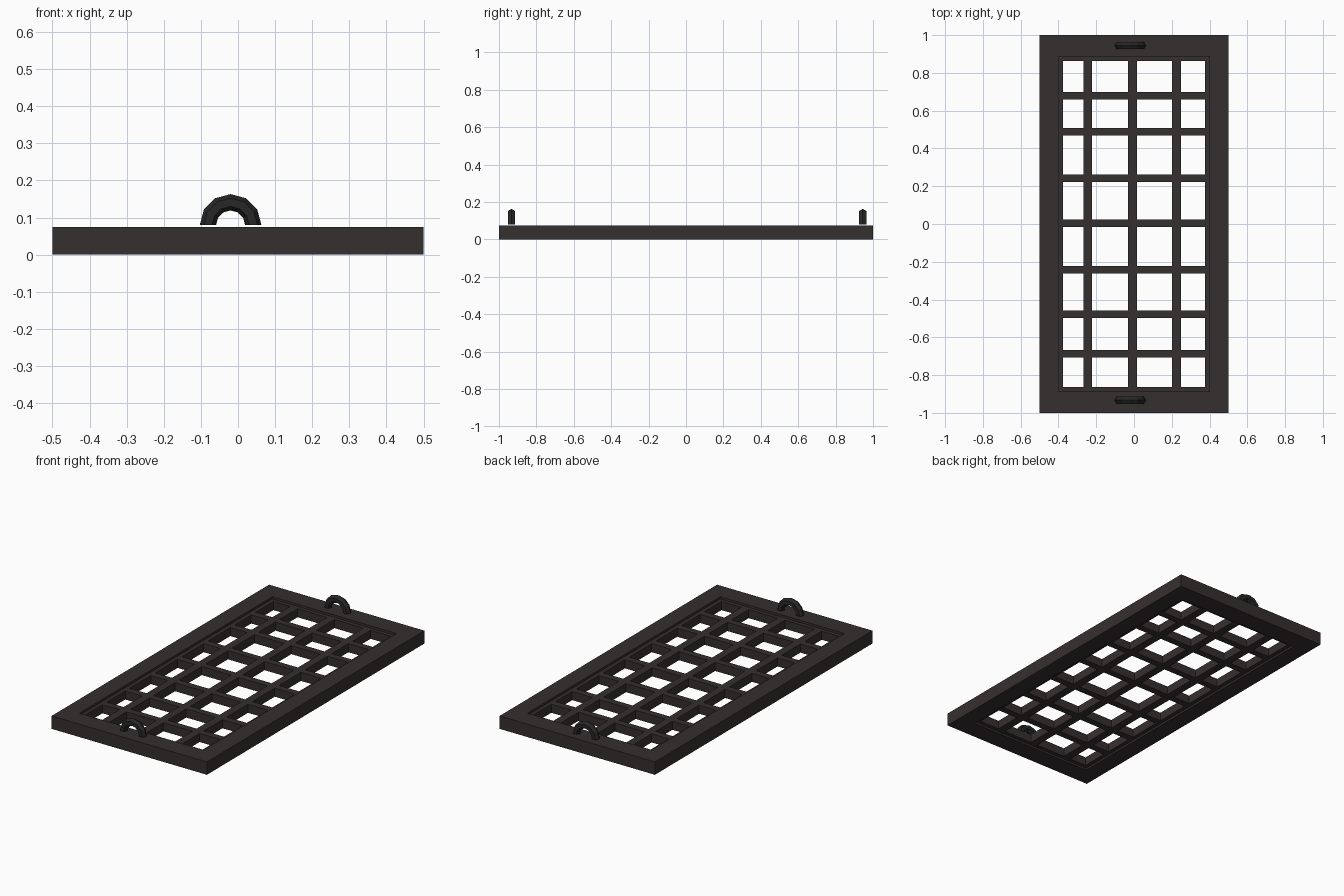
import bpy, bmesh, math

if "Cube" in bpy.data.objects:
    bpy.data.objects.remove(bpy.data.objects["Cube"])


def material(name, rgb):
    m = bpy.data.materials.new(name)
    m.diffuse_color = (*rgb, 1)
    m.use_nodes = True
    m.node_tree.nodes["Principled BSDF"].inputs["Base Color"].default_value = m.diffuse_color
    return m


def finish(name, bm, mat):
    bmesh.ops.recalc_face_normals(bm, faces=bm.faces)
    me = bpy.data.meshes.new(name)
    bm.to_mesh(me)
    bm.free()
    me.materials.append(mat)
    ob = bpy.data.objects.new(name, me)
    bpy.context.collection.objects.link(ob)
    return ob


def lattice(name, xs, ys, z0, z1, mat):
    """Solid lattice; coordinates alternate bar start / bar end."""
    bm = bmesh.new()
    v = [[bm.verts.new((x, y, z0)) for y in ys] for x in xs]
    for i in range(len(xs) - 1):
        for j in range(len(ys) - 1):
            if i % 2 == 0 or j % 2 == 0:
                bm.faces.new((v[i][j], v[i + 1][j], v[i + 1][j + 1], v[i][j + 1]))
    ext = bmesh.ops.extrude_face_region(bm, geom=bm.faces[:], use_keep_orig=True)
    top = [g for g in ext["geom"] if isinstance(g, bmesh.types.BMVert)]
    bmesh.ops.translate(bm, verts=top, vec=(0, 0, z1 - z0))
    # drop verts in no face
    bmesh.ops.delete(bm, geom=[w for w in bm.verts if not w.link_faces], context='VERTS')
    return finish(name, bm, mat)


def spans(lo, hi, rim, centres, width):
    out = [lo, lo + rim]
    for c in centres:
        out += [c - width / 2, c + width / 2]
    return out + [hi - rim, hi]


def handle(name, x, y, z, mat, major=0.061, minor=0.022, segs=6, sides=6):
    bm = bmesh.new()
    rings = []
    for i in range(segs + 1):
        a = math.pi * i / segs
        ring = []
        for k in range(sides):
            t = 2 * math.pi * k / sides
            r = major + minor * math.cos(t)
            ring.append(bm.verts.new((x + r * math.cos(a), y + minor * math.sin(t),
                                      z + r * math.sin(a))))
        rings.append(ring)
    for p, q in zip(rings, rings[1:]):
        for k in range(sides):
            n = (k + 1) % sides
            bm.faces.new((p[k], p[n], q[n], q[k]))
    bm.faces.new(rings[0])
    bm.faces.new(rings[-1])
    return finish(name, bm, mat)


iron = material("dark_iron", (0.037, 0.029, 0.029))
black = material("black_iron", (0.02, 0.02, 0.02))

# Outer frame
lattice("outer_frame", [-0.5, -0.4, 0.4, 0.5], [-1, -0.887, 0.887, 1], 0, 0.075, iron)

# Recessed grate with rim and unevenly spaced bars
lattice("grate",
        spans(-0.4, 0.4, 0.023, [-0.245, -0.008, 0.225], 0.047),
        spans(-0.887, 0.887, 0.023, [-0.688, -0.478, -0.243, 0.003, 0.243, 0.488, 0.68], 0.04),
        0.012, 0.062, iron)

# Half-ring handles at both ends
handle("front_handle", -0.02, -0.933, 0.08, black)
handle("back_handle", -0.02, 0.945, 0.08, black)
